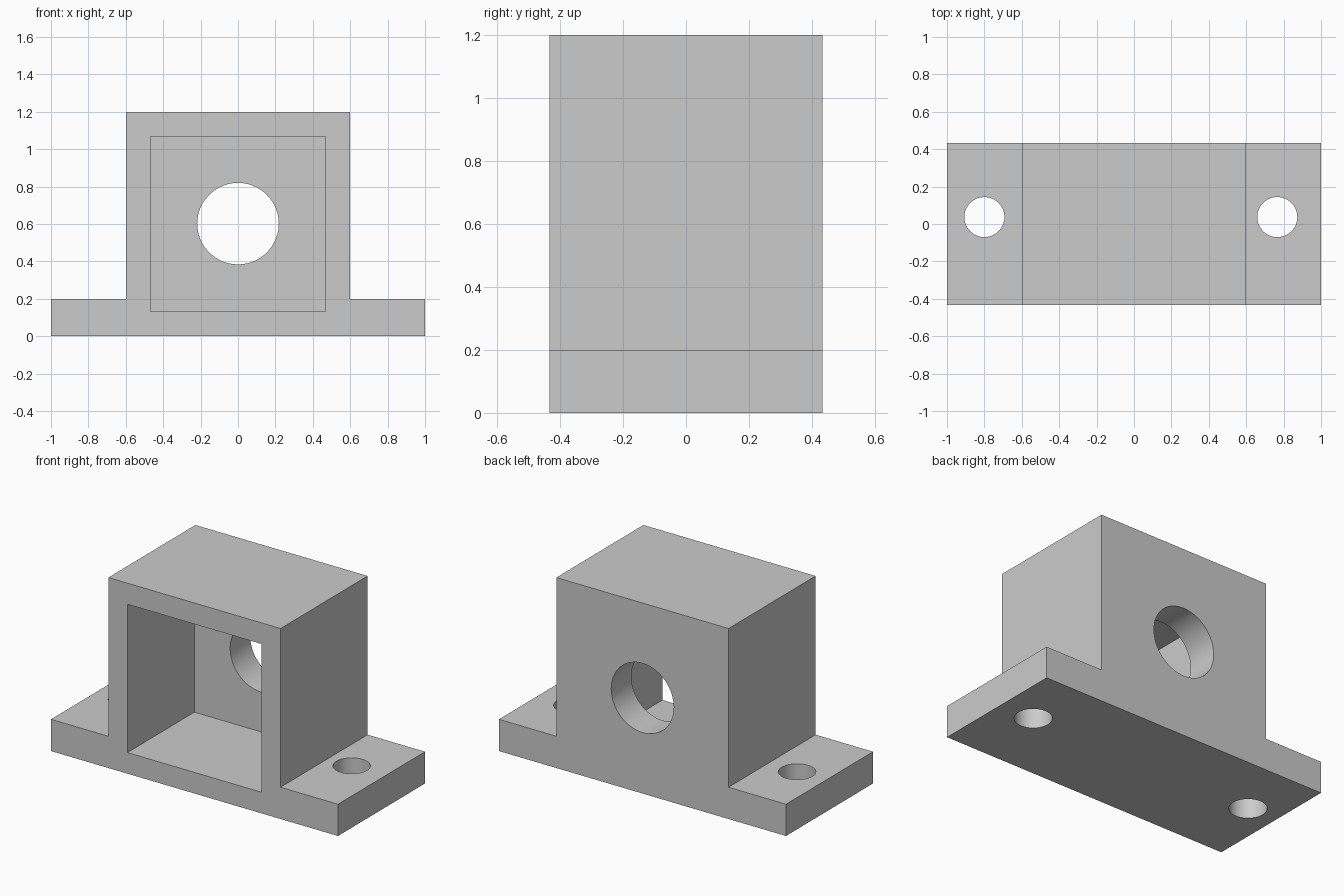
import bpy, bmesh, math

if "Cube" in bpy.data.objects:
    bpy.data.objects.remove(bpy.data.objects["Cube"])

D = 0.433  # half depth

grey = bpy.data.materials.new("light_grey")
grey.diffuse_color = (0.6, 0.6, 0.6, 1)
grey.use_nodes = True
grey.node_tree.nodes["Principled BSDF"].inputs["Base Color"].default_value = grey.diffuse_color


def finish(bm, name):
    bmesh.ops.recalc_face_normals(bm, faces=bm.faces)
    me = bpy.data.meshes.new(name)
    bm.to_mesh(me)
    bm.free()
    ob = bpy.data.objects.new(name, me)
    bpy.context.collection.objects.link(ob)
    me.materials.append(grey)
    return ob


def prism(name, profile, y0, y1):
    """Extrude an x-z outline from y0 to y1."""
    bm = bmesh.new()
    face = bm.faces.new([bm.verts.new((x, y0, z)) for x, z in profile])
    ext = bmesh.ops.extrude_face_region(bm, geom=[face])
    verts = [v for v in ext["geom"] if isinstance(v, bmesh.types.BMVert)]
    bmesh.ops.translate(bm, verts=verts, vec=(0, y1 - y0, 0))
    return finish(bm, name)


def drill(name, radius, depth, loc, rot=(0, 0, 0)):
    bm = bmesh.new()
    bmesh.ops.create_cone(bm, cap_ends=True, segments=64, radius1=radius,
                          radius2=radius, depth=depth)
    ob = finish(bm, name)
    ob.location = loc
    ob.rotation_euler = rot
    return ob


# Flanged housing body: block and mounting feet in one outline
half = [(1, 0), (1, 0.2), (0.6, 0.2), (0.6, 1.2)]
body = prism("housing", half + [(-x, z) for x, z in reversed(half)], -D, D)

# Square pocket open to the front, leaving a back wall
h = 0.467
cutters = [prism("pocket_cutter", [(-h, 0.133), (h, 0.133), (h, 1.067), (-h, 1.067)],
                 -D - 0.2, 0.233)]
# Round opening through the back wall
cutters.append(drill("shaft_hole_cutter", 0.218, 0.6, (0, 0.4, 0.602),
                     (math.pi / 2, 0, 0)))
# Screw holes through the feet
for side, x in (("left", -0.8), ("right", 0.766)):
    cutters.append(drill(side + "_screw_hole_cutter", 0.107, 0.6, (x, 0.037, 0.1)))

bpy.context.view_layer.objects.active = body
body.select_set(True)
for c in cutters:
    mod = body.modifiers.new(c.name, 'BOOLEAN')
    mod.operation = 'DIFFERENCE'
    mod.solver = 'EXACT'
    mod.object = c
    bpy.ops.object.modifier_apply(modifier=mod.name)
    bpy.data.objects.remove(c)

bpy.ops.object.shade_smooth_by_angle(angle=math.radians(30))
